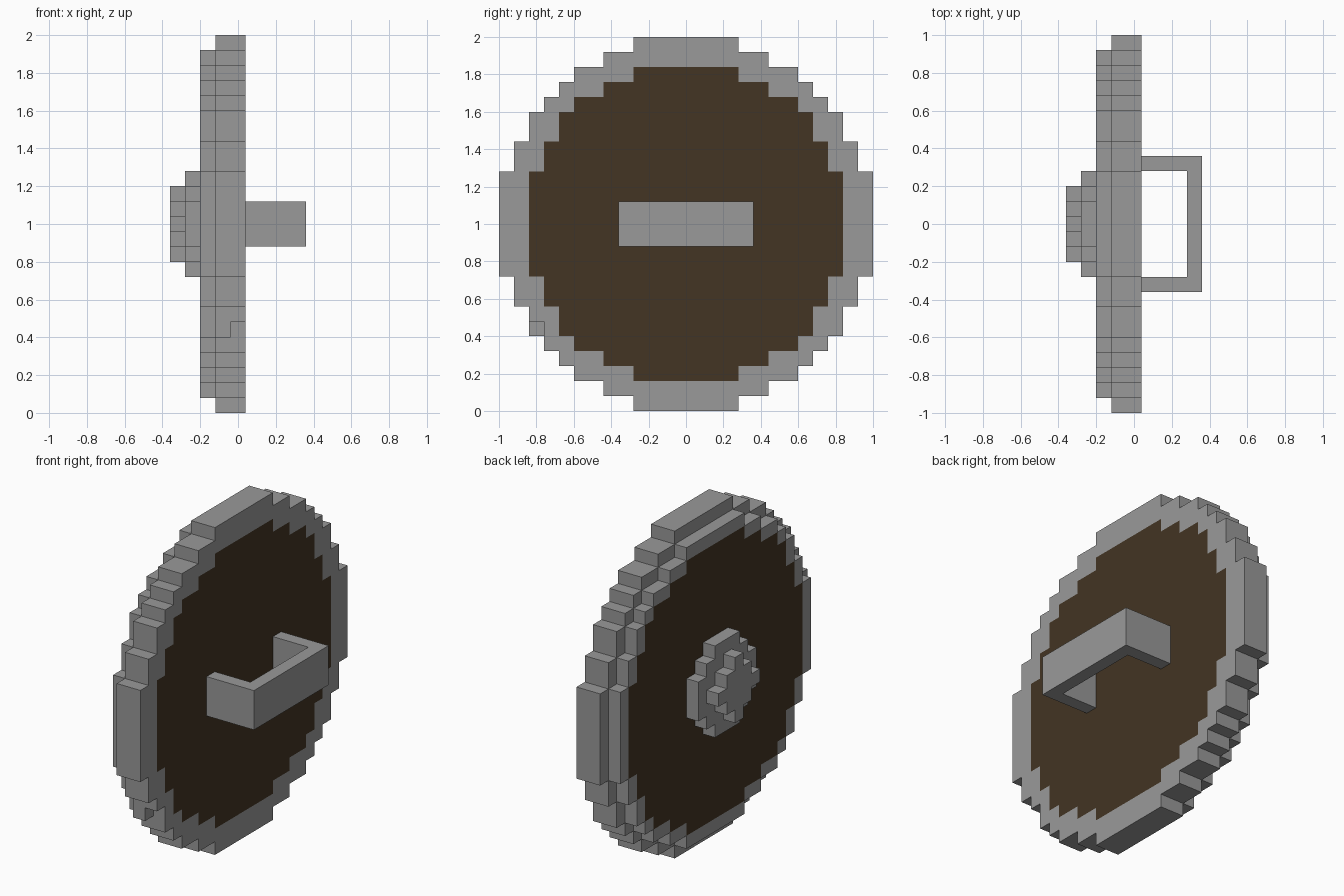
import bpy, bmesh, math
from mathutils import Vector

if "Cube" in bpy.data.objects:
    bpy.data.objects.remove(bpy.data.objects["Cube"])

U = 0.08                     # block size: 25 blocks across the shield
X0, Z0 = -0.32, 1.0          # centre of the first layer in x, centre height


def material(name, rgb):
    m = bpy.data.materials.new(name)
    m.diffuse_color = (*rgb, 1)
    m.use_nodes = True
    m.node_tree.nodes["Principled BSDF"].inputs["Base Color"].default_value = m.diffuse_color
    return m


steel = material("grey steel", (0.32, 0.32, 0.32))
wood = material("dark wood", (0.056, 0.035, 0.017))


def disc(layers, radius, hole=0):
    """Blocks (layer, y, z) of a stepped round disc, or a ring if hole is set."""
    n = range(-12, 13)
    return {(i, j, k) for i in layers for j in n for k in n
            if hole < math.hypot(j, k) <= radius or (j == k == 0 and not hole)}


# Round board, two-step rim with one chipped block, and domed boss
PANEL_R = 10.7
panel = disc((2, 3, 4), PANEL_R)
rim = disc((2,), 11.5, PANEL_R) | disc((3, 4), 12.5, PANEL_R)
rim.discard((4, -10, -7))
boss = disc((1,), 3.5) | disc((0,), 2.1)

# Handle: two posts joined by a bar
handle = {(i, j, k) for i in range(5, 9) for j in range(-4, 5) for k in (-1, 0, 1)
          if abs(j) == 4 or i == 8}

parts = {
    "wood_panel": (panel, wood),
    "rim": (rim, steel),
    "boss": (boss, steel),
    "handle": (handle, steel),
}
occupied = set().union(*(cells for cells, _ in parts.values()))


def build(name, cells, mat):
    """Mesh only the exposed block sides, then merge them into large flat faces."""
    bm = bmesh.new()
    for i, j, k in sorted(cells):
        centre = Vector((X0 + i * U, j * U, Z0 + k * U))
        for axis in range(3):
            for sign in (-1, 1):
                step = [0, 0, 0]
                step[axis] = sign
                if (i + step[0], j + step[1], k + step[2]) in occupied:
                    continue
                n = Vector(step)
                a = Vector([float(c == (axis + 1) % 3) for c in range(3)])
                b = n.cross(a)
                corners = (n + a + b, n - a + b, n - a - b, n + a - b)
                bm.faces.new([bm.verts.new(centre + c * U / 2) for c in corners])
    bmesh.ops.remove_doubles(bm, verts=bm.verts, dist=1e-4)
    bmesh.ops.dissolve_limit(bm, angle_limit=0.01, verts=bm.verts, edges=bm.edges)
    mesh = bpy.data.meshes.new(name)
    bm.to_mesh(mesh)
    bm.free()
    mesh.materials.append(mat)
    bpy.context.collection.objects.link(bpy.data.objects.new(name, mesh))


for name, (cells, mat) in parts.items():
    build(name, cells, mat)
